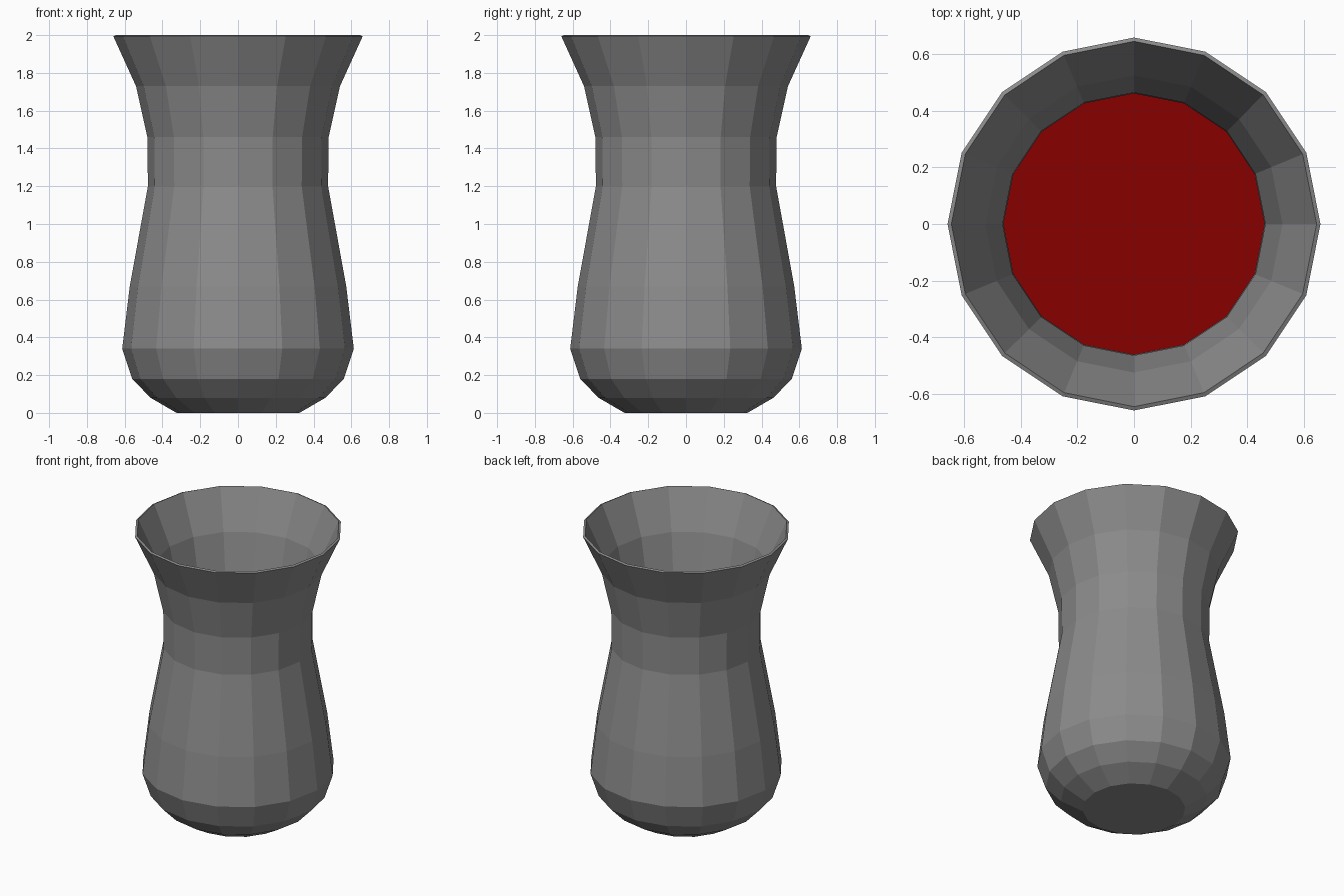
import bpy, bmesh
from math import cos, sin, tau

cube = bpy.data.objects.get("Cube")
if cube:
    bpy.data.objects.remove(cube, do_unlink=True)

SIDES = 16
WALL = 0.015


def material(name, color):
    mat = bpy.data.materials.new(name)
    mat.use_nodes = True
    mat.diffuse_color = color
    mat.node_tree.nodes["Principled BSDF"].inputs["Base Color"].default_value = color
    return mat


def lathe(name, profile, mat, closed_top=False):
    """Revolve (radius, height) points into a flat-faced body with a floor."""
    bm = bmesh.new()
    rings = [[bm.verts.new((r * cos(tau * i / SIDES), r * sin(tau * i / SIDES), z))
              for i in range(SIDES)] for r, z in profile]
    for low, high in zip(rings, rings[1:]):
        for i in range(SIDES):
            j = (i + 1) % SIDES
            bm.faces.new((low[i], low[j], high[j], high[i]))
    bm.faces.new(rings[0][::-1])
    if closed_top:
        bm.faces.new(rings[-1])
    mesh = bpy.data.meshes.new(name)
    bm.to_mesh(mesh)
    bm.free()
    mesh.materials.append(mat)
    obj = bpy.data.objects.new(name, mesh)
    bpy.context.collection.objects.link(obj)
    return obj


grey = material("grey glass", (0.26, 0.26, 0.26, 1))
red = material("red liquid", (0.25, 0.0, 0.0, 1))

# Vessel: outer wall thickened inwards, which tilts the rim slightly outwards
outer = [(0.325, 0), (0.463, 0.08), (0.56, 0.18), (0.613, 0.34), (0.573, 0.67),
         (0.477, 1.2), (0.48, 1.46), (0.54, 1.73), (0.66, 1.994)]
vessel = lathe("vessel", outer, grey)
shell = vessel.modifiers.new("wall", "SOLIDIFY")
shell.thickness = WALL
shell.offset = -1

# Liquid filling the belly of the vessel
GAP = WALL + 0.002
fill = [(r - GAP, z + GAP) for r, z in outer[:3]] + [(r - GAP, z) for r, z in outer[3:5]]
lathe("liquid", fill, red, closed_top=True)
